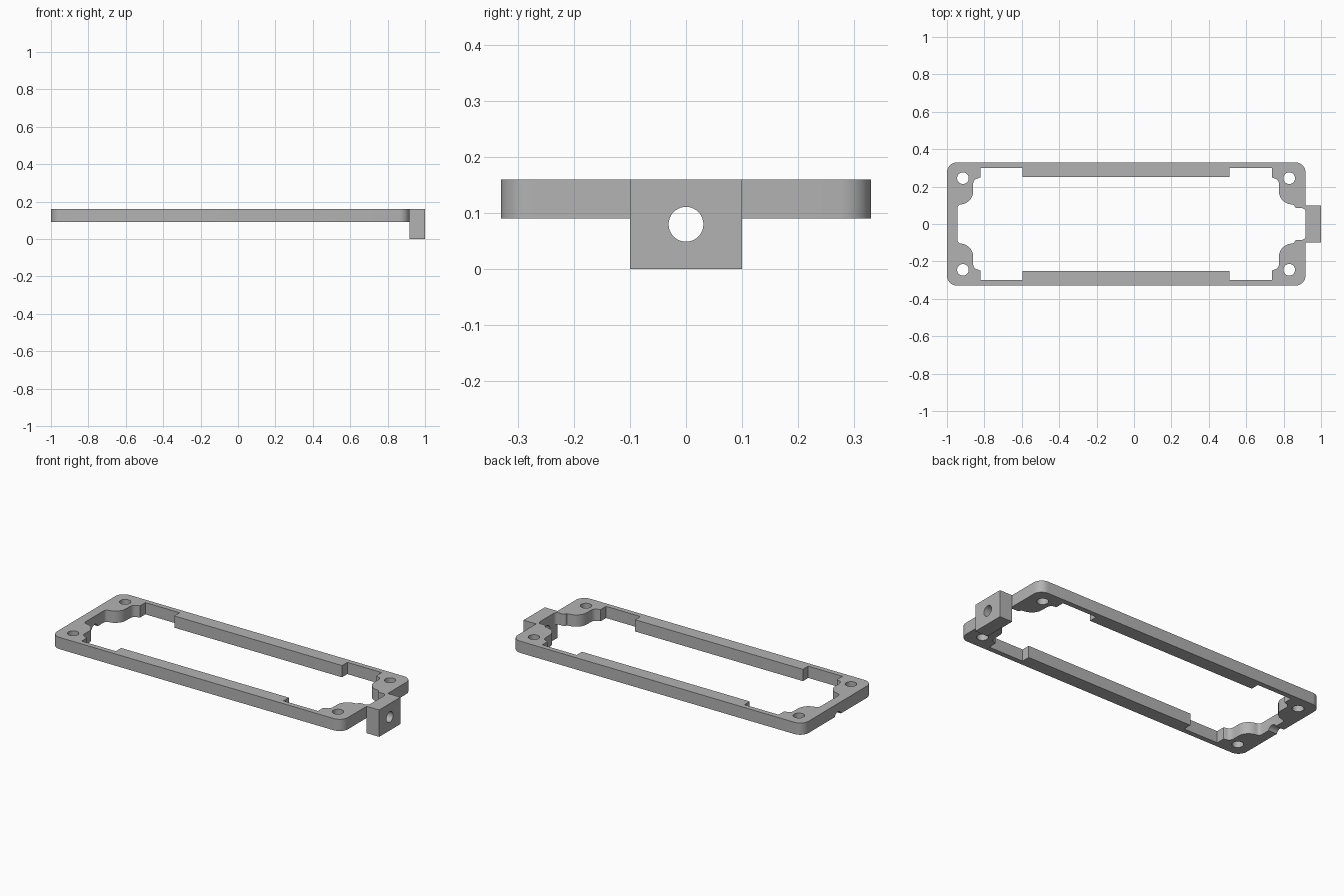
import bpy
import bmesh
from math import cos, sin, pi, radians
from mathutils import Matrix

if "Cube" in bpy.data.objects:
    bpy.data.objects.remove(bpy.data.objects["Cube"], do_unlink=True)

BOTTOM, TOP = 0.09, 0.16
LEFT, RIGHT, HALF = -1.0, 0.917, 0.33

grey = bpy.data.materials.new("plain grey")
grey.use_nodes = True
grey.diffuse_color = (0.45, 0.45, 0.45, 1)
grey.node_tree.nodes["Principled BSDF"].inputs["Base Color"].default_value = grey.diffuse_color


def add_object(name, bm):
    bmesh.ops.recalc_face_normals(bm, faces=bm.faces)
    mesh = bpy.data.meshes.new(name)
    bm.to_mesh(mesh)
    bm.free()
    mesh.materials.append(grey)
    obj = bpy.data.objects.new(name, mesh)
    bpy.context.collection.objects.link(obj)
    return obj


def arc(cx, cy, r, start, end, steps=8):
    angles = [radians(start + (end - start) * i / steps) for i in range(steps + 1)]
    return [(cx + r * cos(a), cy + r * sin(a)) for a in angles]


def prism(name, outline, z0, z1):
    bm = bmesh.new()
    face = bm.faces.new([bm.verts.new((x, y, z0)) for x, y in outline])
    new = bmesh.ops.extrude_face_region(bm, geom=[face])["geom"]
    verts = [v for v in new if isinstance(v, bmesh.types.BMVert)]
    bmesh.ops.translate(bm, verts=verts, vec=(0, 0, z1 - z0))
    return add_object(name, bm)


def cylinder(name, r, depth, matrix):
    bm = bmesh.new()
    bmesh.ops.create_cone(bm, cap_ends=True, segments=40, radius1=r, radius2=r,
                          depth=depth, matrix=matrix)
    return add_object(name, bm)


def cut(target, cutter):
    cutter.hide_render = True
    mod = target.modifiers.new("cut", "BOOLEAN")
    mod.operation = "DIFFERENCE"
    mod.solver = "EXACT"
    mod.object = cutter
    bpy.ops.object.select_all(action="DESELECT")
    bpy.context.view_layer.objects.active = target
    target.select_set(True)
    bpy.ops.object.modifier_apply(modifier=mod.name)
    bpy.data.objects.remove(cutter, do_unlink=True)


# Outer plate with rounded corners
R = 0.055
plate = []
for cx, cy, a in ((RIGHT - R, HALF - R, 0), (LEFT + R, HALF - R, 90),
                  (LEFT + R, R - HALF, 180), (RIGHT - R, R - HALF, 270)):
    plate += arc(cx, cy, R, a, a + 90)
frame = prism("frame", plate, BOTTOM, TOP)

# Inner opening: upper half from the left end to the right end, then mirrored
half = arc(-0.924, 0.085, 0.02, 180, 90, 4)
half += arc(-0.93, 0.175, 0.07, -80, 0, 10)
half += arc(-0.83, 0.215, 0.03, 180, 90, 5)
half += [(-0.82, 0.25), (-0.82, 0.3), (-0.595, 0.3), (-0.595, 0.25),
         (0.51, 0.25), (0.51, 0.3), (0.737, 0.3), (0.737, 0.25)]
half += arc(0.745, 0.215, 0.03, 90, 0, 5)
half += arc(0.845, 0.175, 0.07, 180, 260, 10)
half += arc(0.873, 0.102, 0.017, 180, 270, 4)
half += arc(0.897, 0.065, 0.02, 90, 0, 4)
opening = half + [(x, -y) for x, y in reversed(half)]
cut(frame, prism("opening_cutter", opening, BOTTOM - 0.05, TOP + 0.05))

# Screw holes in the four corners
for x in (-0.915, 0.83):
    for y in (-0.245, 0.245):
        cut(frame, cylinder("screw_cutter", 0.031, 0.4, Matrix.Translation((x, y, 0.12))))

# Mounting block, bored lengthwise
bm = bmesh.new()
bmesh.ops.create_cube(bm, size=1, matrix=Matrix.Translation(((RIGHT + 1) / 2, 0, TOP / 2))
                      @ Matrix.Diagonal((1 - RIGHT, 0.2, TOP, 1)))
block = add_object("mounting_block", bm)
bore = Matrix.Translation((0, 0, 0.08)) @ Matrix.Rotation(pi / 2, 4, "Y")
for part in (block, frame):
    cut(part, cylinder("bore_cutter", 0.031, 3, bore))

for part in (frame, block):
    bpy.ops.object.select_all(action="DESELECT")
    bpy.context.view_layer.objects.active = part
    part.select_set(True)
    bpy.ops.object.shade_smooth_by_angle(angle=radians(35))
